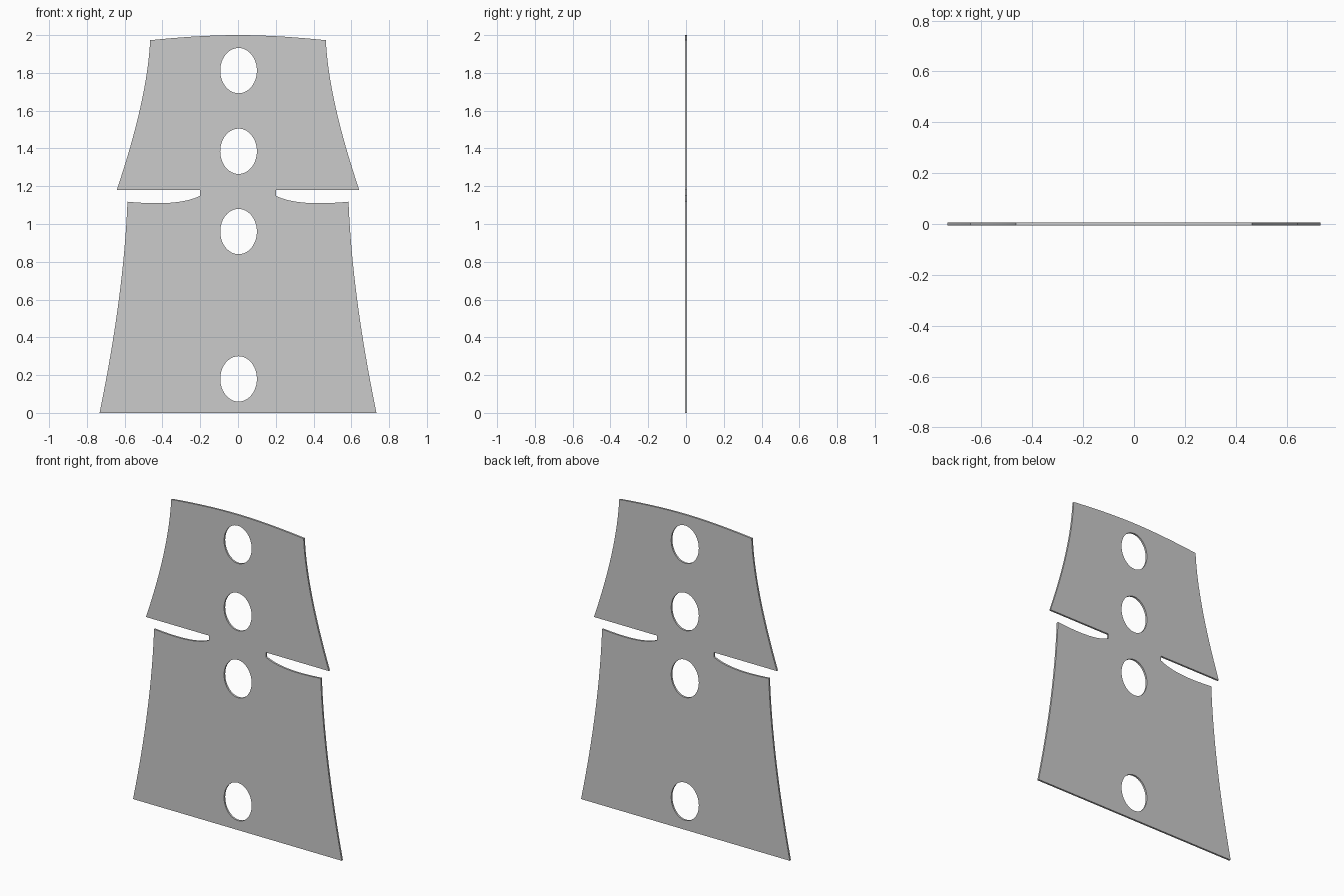
import bpy
import math

if "Cube" in bpy.data.objects:
    bpy.data.objects.remove(bpy.data.objects["Cube"])


def bez(a, c, b, n=16):
    """Quadratic curve from a to b, pulled toward c."""
    return [tuple((1 - t) ** 2 * a[i] + 2 * t * (1 - t) * c[i] + t * t * b[i] for i in (0, 1))
            for t in (k / n for k in range(n + 1))]


# Right half of the outline, bottom to top: lower side, slot, upper side, crown
half = bez((0.733, 0), (0.605, 0.62), (0.585, 1.118))
half += bez((0.585, 1.118), (0.31, 1.092), (0.2, 1.15))
half += bez((0.2, 1.18), (0.4, 1.18), (0.642, 1.18), 1)
half += bez((0.642, 1.18), (0.48, 1.66), (0.465, 1.973))
half += bez((0.465, 1.973), (0.2, 2.0), (0, 2.0))[1:]
half = [p for i, p in enumerate(half) if i == 0 or p != half[i - 1]]
outline = half + [(-x, z) for x, z in reversed(half[:-1])]

# Flat filled curve; inner loops become holes
curve = bpy.data.curves.new("slotted_plate", 'CURVE')
curve.dimensions = '2D'
curve.fill_mode = 'BOTH'
curve.extrude = 0.006


def add_loop(points):
    s = curve.splines.new('POLY')
    s.points.add(len(points) - 1)
    for sp, (x, z) in zip(s.points, points):
        sp.co = (x, z, 0, 1)
    s.use_cyclic_u = True


add_loop(outline)

# Four oval holes
for zc in (0.18, 0.96, 1.385, 1.812):
    add_loop([(0.003 + 0.097 * math.cos(a), zc + 0.12 * math.sin(a))
              for a in (2 * math.pi * k / 48 for k in range(48))])

# Stand the plate upright and turn it into a mesh
plate = bpy.data.objects.new("slotted_plate", curve)
bpy.context.collection.objects.link(plate)
plate.rotation_euler.x = math.pi / 2
bpy.context.view_layer.objects.active = plate
plate.select_set(True)
bpy.ops.object.convert(target='MESH')
bpy.ops.object.transform_apply(location=False, rotation=True, scale=False)
bpy.ops.object.shade_smooth_by_angle(angle=math.radians(30))
